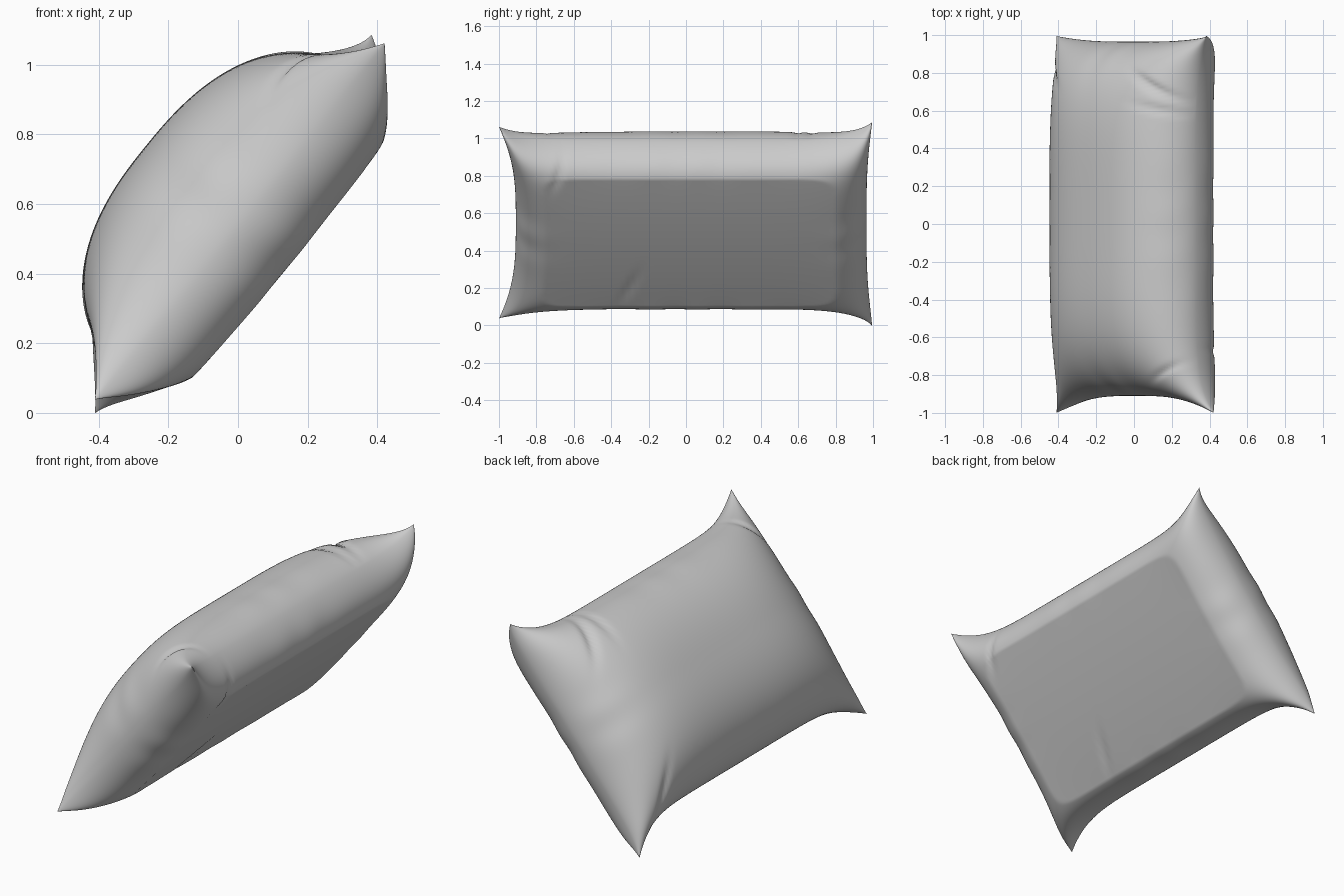
import bpy, bmesh, math
from mathutils import Vector

if "Cube" in bpy.data.objects:
    bpy.data.objects.remove(bpy.data.objects["Cube"])

N = 110
CENTRE = Vector((0.005, 0.0, 0.55))
U = Vector((0.631, 0.0, 0.776))      # up the slope of the leaning cushion
V = Vector((0.0, 1.0, 0.0))          # along its length
W = Vector((-0.776, 0.0, 0.631))     # out of the bulging face

# creases: (u, v, direction angle, length, width, depth, side)
CREASES = [
    (0.42, 0.72, 2.6, 0.16, 0.022, 0.020, 1),
    (0.47, 0.60, 2.9, 0.13, 0.018, 0.014, 1),
    (0.45, -0.78, 0.5, 0.10, 0.018, 0.014, 1),
    (-0.47, 0.80, -0.5, 0.12, 0.020, 0.014, 1),
    (0.46, -0.68, 0.3, 0.08, 0.018, 0.014, -1),
    (-0.30, -0.30, 0.4, 0.12, 0.020, 0.006, -1),
]


def crease(u, v, side):
    total = 0.0
    for cu, cv, a, length, width, depth, sd in CREASES:
        if sd == side:
            du, dv = u - cu, v - cv
            along = du * math.cos(a) + dv * math.sin(a)
            across = -du * math.sin(a) + dv * math.cos(a)
            total += depth * math.exp(-(along / length) ** 2 - (across / width) ** 2)
    return total


def cushion_point(s, t, side):
    a, b = min(abs(s), 1.0), min(abs(t), 1.0)
    far = t > 0
    # seam outline: sides pulled in, corners left as points
    u = s * (0.54 + 0.12 * b ** 7)
    v = t * ((0.965 + 0.03 * a ** 3) if far else (0.91 + 0.09 * a ** 3))
    corner = (a * b) ** 12
    if far:
        u += (-0.03 if s < 0 else -0.005) * corner
    # seam sits slightly high in the middle of the long edges
    w = 0.025 * (1 - b ** 6) * a ** 2
    if far:
        w += (0.045 if s > 0 else -0.025) * corner
    if side > 0:   # puffed face
        h = 0.346 * (1 - a ** 2.4) ** 0.54 * (1 - b ** (5 if far else 4)) ** 0.54
    else:          # flattened resting face
        h = 0.19 * min(1.0, 1.12 * ((1 - a ** 8) * (1 - b ** 9)) ** 0.54)
    # small puckers fading away from the seam
    pucker = 0.004 * math.sin(17 * v + 2 * math.sin(5 * v)) * a ** 10
    pucker += 0.005 * math.sin(21 * u + 1.5 * math.sin(9 * u)) * b ** 12
    h *= 1 + 8 * pucker
    w += side * (h - min(crease(u, v, side), 0.4 * h))
    return CENTRE + U * u + V * v + W * w


# both fabric panels, welded along the seam
bm = bmesh.new()
for side in (1, -1):
    rows = []
    for i in range(N + 1):
        s = math.sin(math.pi * (i / N - 0.5))
        rows.append([bm.verts.new(cushion_point(s, math.sin(math.pi * (j / N - 0.5)), side))
                     for j in range(N + 1)])
    for i in range(N):
        for j in range(N):
            q = [rows[i][j], rows[i + 1][j], rows[i + 1][j + 1], rows[i][j + 1]]
            bm.faces.new(q if side > 0 else q[::-1])
border = [v for v in bm.verts if v.is_boundary]
bmesh.ops.remove_doubles(bm, verts=border, dist=0.00005)
bmesh.ops.recalc_face_normals(bm, faces=bm.faces)
mesh = bpy.data.meshes.new("cushion")
bm.to_mesh(mesh)
bm.free()
cushion = bpy.data.objects.new("cushion", mesh)
bpy.context.collection.objects.link(cushion)
bpy.context.view_layer.objects.active = cushion
cushion.select_set(True)
bpy.ops.object.shade_smooth_by_angle(angle=math.radians(50))
